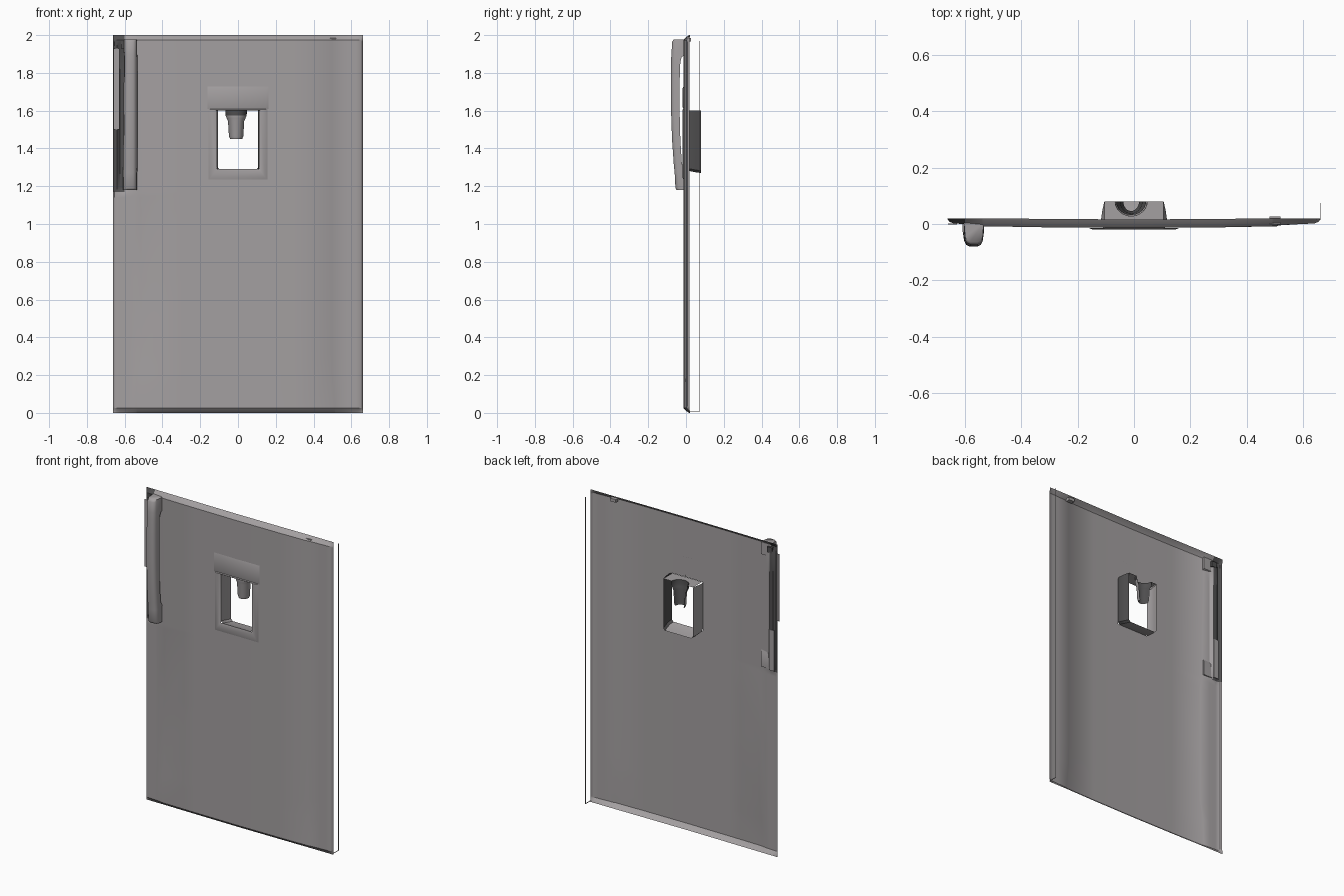
import bpy
import bmesh
import math

cube = bpy.data.objects.get("Cube")
if cube:
    bpy.data.objects.remove(cube, do_unlink=True)


def make_material(name, rgb):
    mat = bpy.data.materials.new(name)
    mat.use_nodes = True
    mat.diffuse_color = (*rgb, 1)
    mat.node_tree.nodes["Principled BSDF"].inputs["Base Color"].default_value = (*rgb, 1)
    return mat


grey = make_material("warm grey", (0.37, 0.35, 0.355))
dark = make_material("dark grey", (0.08, 0.078, 0.08))


def finish(name, bm, angle=30, is_dark=lambda c: False):
    """Make the object; faces whose centre passes is_dark get the dark colour."""
    for f in bm.faces:
        f.material_index = int(is_dark(f.calc_center_median()))
    mesh = bpy.data.meshes.new(name)
    bm.to_mesh(mesh)
    bm.free()
    obj = bpy.data.objects.new(name, mesh)
    bpy.context.collection.objects.link(obj)
    mesh.materials.append(grey)
    mesh.materials.append(dark)
    bpy.ops.object.select_all(action="DESELECT")
    bpy.context.view_layer.objects.active = obj
    obj.select_set(True)
    bpy.ops.object.shade_smooth_by_angle(angle=math.radians(angle))


def loft(bm, rows, closed=False):
    """Skin quads between rows of points."""
    verts = [[bm.verts.new(p) for p in row] for row in rows]
    for a, b in zip(verts, verts[1:]):
        n = len(a)
        for i in range(n if closed else n - 1):
            j = (i + 1) % n
            bm.faces.new((a[i], a[j], b[j], b[i]))
    return verts


def interp(table, t):
    for (t0, v0), (t1, v1) in zip(table, table[1:]):
        if t <= t1:
            return v0 + (v1 - v0) * max(0, t - t0) / (t1 - t0)
    return table[-1][1]


# Door sheet: shallow bow, side returns, and tight top and bottom lips
BOW = [(0, -0.014), (0.3, -0.012), (0.49, -0.008), (0.495, -0.005),
       (0.64, 0.002), (0.655, 0.008), (0.662, 0.018)]
LIP = [(0, 0.03), (0.012, 0.012), (0.026, 0)]
SEAM = [(0, 0.045), (0.2, 0.04), (0.32, 0.017), (1.08, 0.017), (1.14, 0.03), (2, 0.045)]


def door_point(x, z):
    y = interp(BOW, abs(x)) + interp(LIP, min(z, 2 - z))
    if -0.63 < x < -0.59 and 1.175 < z < 1.955:
        y = 0.014        # finger recess behind the grip
    if 0.485 < abs(x) < 0.5:
        x += -interp(SEAM, z) if x < 0 else interp([(0, 0.02), (0.22, 0)], z)
    return (x, min(y, 0.02), z)


def in_recess(c):
    return c.x < -0.6 and (1.17 < c.z < 1.96 or (c.z > 1.96 and c.x < -0.605))


half = [0.11, 0.3, 0.49, 0.495, 0.58, 0.6, 0.625, 0.64, 0.655, 0.662]
xs = sorted([-x for x in half] + [0] + half)
zs = [0, 0.012, 0.026, 0.034, 0.2, 0.32, 0.7, 1.08, 1.14, 1.17, 1.19, 1.29, 1.6,
      1.8, 1.94, 1.966, 1.974, 1.988, 2]
bm = bmesh.new()
loft(bm, [[door_point(x, z) for x in xs] for z in zs])
opening = [f for f in bm.faces if abs(f.calc_center_median().x) < 0.11
           and 1.29 < f.calc_center_median().z < 1.6]
bmesh.ops.delete(bm, geom=opening, context="FACES")
finish("door_panel", bm, is_dark=in_recess)

# Raised surround with a taller blank panel above the opening
bm = bmesh.new()


def rect(w, z0, z1, y):
    return [(-w, y, z0), (w, y, z0), (w, y, z1), (-w, y, z1)]


loft(bm, [rect(0.155, 1.235, 1.61, -0.0135), rect(0.143, 1.248, 1.605, -0.019),
          rect(0.12, 1.28, 1.604, -0.019), rect(0.11, 1.29, 1.6, -0.0135)], True)
hood = loft(bm, [rect(0.161, 1.608, 1.728, -0.0135),
                 rect(0.149, 1.62, 1.716, -0.019)], True)
bm.faces.new(hood[-1])
finish("opening_surround", bm, 40)

# Tunnel through the opening: two sides and a floor, one side dark
bm = bmesh.new()
loft(bm, [[(-w, y, 1.6), (-w, y, z + 0.012), (-w + 0.012, y, z),
           (w - 0.012, y, z), (w, y, z + 0.012), (w, y, 1.6)]
          for w, y, z in [(0.11, -0.014, 1.29), (0.118, 0.01, 1.282),
                          (0.112, 0.05, 1.274), (0.105, 0.08, 1.27)]])
finish("opening_tunnel", bm, is_dark=lambda c: c.x > 0.1)


# Dispenser chute: half funnel, open at the back, hung from the tunnel roof
def arc(w, depth, z):
    return [(w * math.cos(a) - 0.01, 0.08 - depth * math.sin(a), z)
            for a in [math.pi * i / 12 for i in range(13)]]


CHUTE = [(0.057, 0.052, 1.6), (0.056, 0.052, 1.575), (0.05, 0.05, 1.56),
         (0.043, 0.046, 1.545), (0.038, 0.042, 1.465), (0.032, 0.038, 1.45)]
bm = bmesh.new()
loft(bm, [arc(*ring) for ring in CHUTE])
finish("dispenser_chute", bm, 50, lambda c: c.z > 1.575)

# Dark lining on the hollow side of the chute
bm = bmesh.new()
loft(bm, [arc(w - 0.004, d - 0.004, z) for w, d, z in CHUTE])
finish("chute_lining", bm, 50, lambda c: True)

# Tunnel roof with a notch for the chute
bm = bmesh.new()
mouth = [(0.105, 0.08, 1.6)] + arc(*CHUTE[0]) + [(-0.105, 0.08, 1.6)]
loft(bm, [mouth, [(x, -0.012, 1.6) for x, y, z in mouth]])
finish("tunnel_roof", bm)

# Door handle: rounded grip, joined to the door at both ends
GRIP = [(1.18, -0.05, 0.004), (1.19, -0.056, 0.004), (1.27, -0.06, 0.004),
        (1.32, -0.065, -0.022), (1.45, -0.074, -0.03), (1.6, -0.079, -0.034),
        (1.75, -0.08, -0.034), (1.86, -0.079, -0.03), (1.885, -0.078, -0.022),
        (1.9, -0.077, 0.004), (1.965, -0.073, 0.004), (1.978, -0.064, 0.004)]
bm = bmesh.new()
rows = []
for z, front, back in GRIP:
    lean = 0.008 * (1.98 - z)
    left, right = -0.603 - lean, -0.533
    rows.append([(left, back, z), (left + 0.004, front + 0.018, z),
                 (left + 0.01, front + 0.006, z), (left + 0.022, front, z),
                 (right - 0.022, front, z), (right - 0.01, front + 0.006, z),
                 (right - 0.004, front + 0.018, z), (right, back, z)])
ends = loft(bm, rows, True)
bm.faces.new(ends[0])
bm.faces.new(ends[-1])
bmesh.ops.recalc_face_normals(bm, faces=bm.faces)
finish("door_handle", bm, 60)


def box(name, x, y, z, is_dark=False):
    bm = bmesh.new()
    bmesh.ops.create_cube(bm, size=1)
    for v in bm.verts:
        v.co = [r[0] if c < 0 else r[1] for c, r in zip(v.co, (x, y, z))]
    finish(name, bm, is_dark=lambda c: is_dark)


# Light sliver in front of the recess and light backing behind its lower end
box("recess_edge", (-0.66, -0.628), (-0.002, 0.001), (1.5, 1.93))
box("recess_backing", (-0.635, -0.598), (0.014, 0.017), (1.18, 1.44))

# Small hardware behind the top corners and the fine seal edge
box("hinge_bump", (0.48, 0.52), (0, 0.027), (1.965, 1.985))
box("latch_block", (-0.62, -0.585), (0, 0.016), (1.93, 1.965), True)
box("seal_edge", (0.659, 0.662), (0.071, 0.074), (0.01, 1.97))
box("seal_foot", (0.659, 0.662), (0.015, 0.074), (0.007, 0.01))
